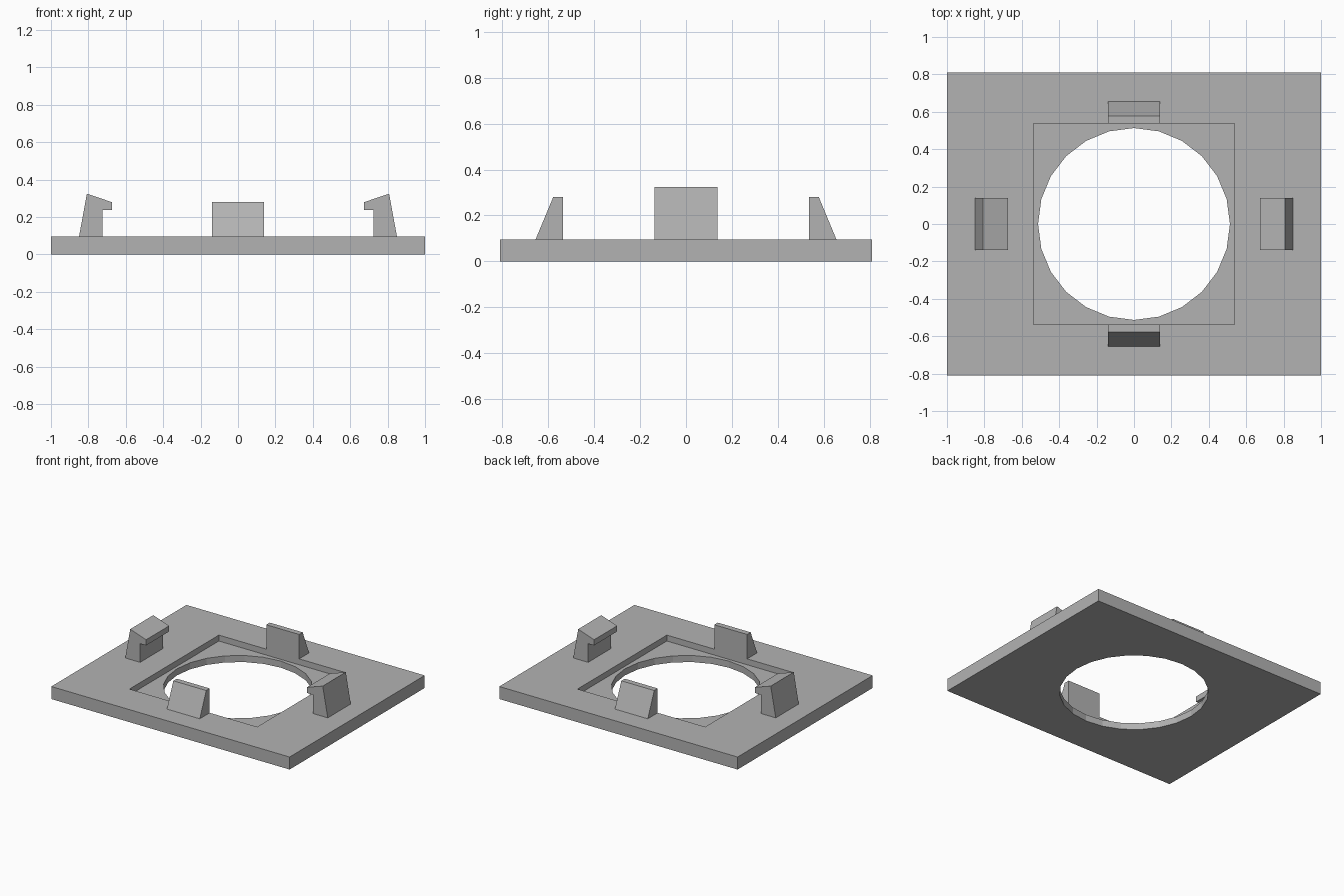
import bpy, bmesh
from math import sin, cos, tau

cube = bpy.data.objects.get("Cube")
if cube:
    bpy.data.objects.remove(cube, do_unlink=True)

TOP = 0.095      # plate thickness
FLOOR = 0.05     # height of the recess floor
CLIP = 0.138     # half width of every clip

grey = bpy.data.materials.new("plain_grey")
grey.use_nodes = True
color = (0.45, 0.45, 0.45, 1)
grey.diffuse_color = color
grey.node_tree.nodes["Principled BSDF"].inputs["Base Color"].default_value = color


def finish(bm, name):
    bmesh.ops.recalc_face_normals(bm, faces=bm.faces[:])
    mesh = bpy.data.meshes.new(name)
    bm.to_mesh(mesh)
    bm.free()
    mesh.materials.append(grey)
    obj = bpy.data.objects.new(name, mesh)
    bpy.context.collection.objects.link(obj)
    return obj


def rectangle(x, y):
    return [(-x, -y), (x, -y), (x, y), (-x, y)]


def circle(r, n):
    return [(r * cos(tau * i / n), r * sin(tau * i / n)) for i in range(n)]


def ring(bm, points, z):
    verts = [bm.verts.new((x, y, z)) for x, y in points]
    edges = [bm.edges.new((v, verts[i - 1])) for i, v in enumerate(verts)]
    return verts, edges


def wall(bm, a, b):
    for i in range(len(a[0])):
        bm.faces.new((a[0][i - 1], a[0][i], b[0][i], b[0][i - 1]))


def holed_face(bm, outer, inner):
    bmesh.ops.triangle_fill(bm, use_beauty=True, edges=outer[1] + inner[1])


def clip(name, profile, along_x, side):
    """Extrude a (distance from centre, height) profile across the clip width."""
    bm = bmesh.new()
    ends = []
    for w in (-CLIP, CLIP):
        ends.append([bm.verts.new((side * d, w, z) if along_x else (w, side * d, z))
                     for d, z in profile])
        bm.faces.new(ends[-1])
    for i in range(len(profile)):
        bm.faces.new((ends[0][i - 1], ends[0][i], ends[1][i], ends[1][i - 1]))
    finish(bm, name)


# Plate with a square recess and a round through hole
bm = bmesh.new()
base = ring(bm, rectangle(1, 0.81), 0)
rim = ring(bm, rectangle(1, 0.81), TOP)
recess_rim = ring(bm, rectangle(0.536, 0.536), TOP)
recess_floor = ring(bm, rectangle(0.536, 0.536), FLOOR)
hole_top = ring(bm, circle(0.513, 24), FLOOR)
hole_base = ring(bm, circle(0.513, 24), 0)
wall(bm, base, rim)
wall(bm, rim, recess_rim)
wall(bm, recess_rim, recess_floor)
wall(bm, hole_top, hole_base)
holed_face(bm, recess_floor, hole_top)
holed_face(bm, base, hole_base)
finish(bm, "base_plate")

# Hooked clips on the left and right, wedge stops at front and back
hook = [(0.85, TOP), (0.808, 0.325), (0.675, 0.28), (0.675, 0.237),
        (0.725, 0.237), (0.725, TOP)]
wedge = [(0.655, TOP), (0.578, 0.28), (0.536, 0.28), (0.536, TOP)]
clip("left_hook_clip", hook, True, 1)
clip("right_hook_clip", hook, True, -1)
clip("front_wedge_stop", wedge, False, -1)
clip("back_wedge_stop", wedge, False, 1)
